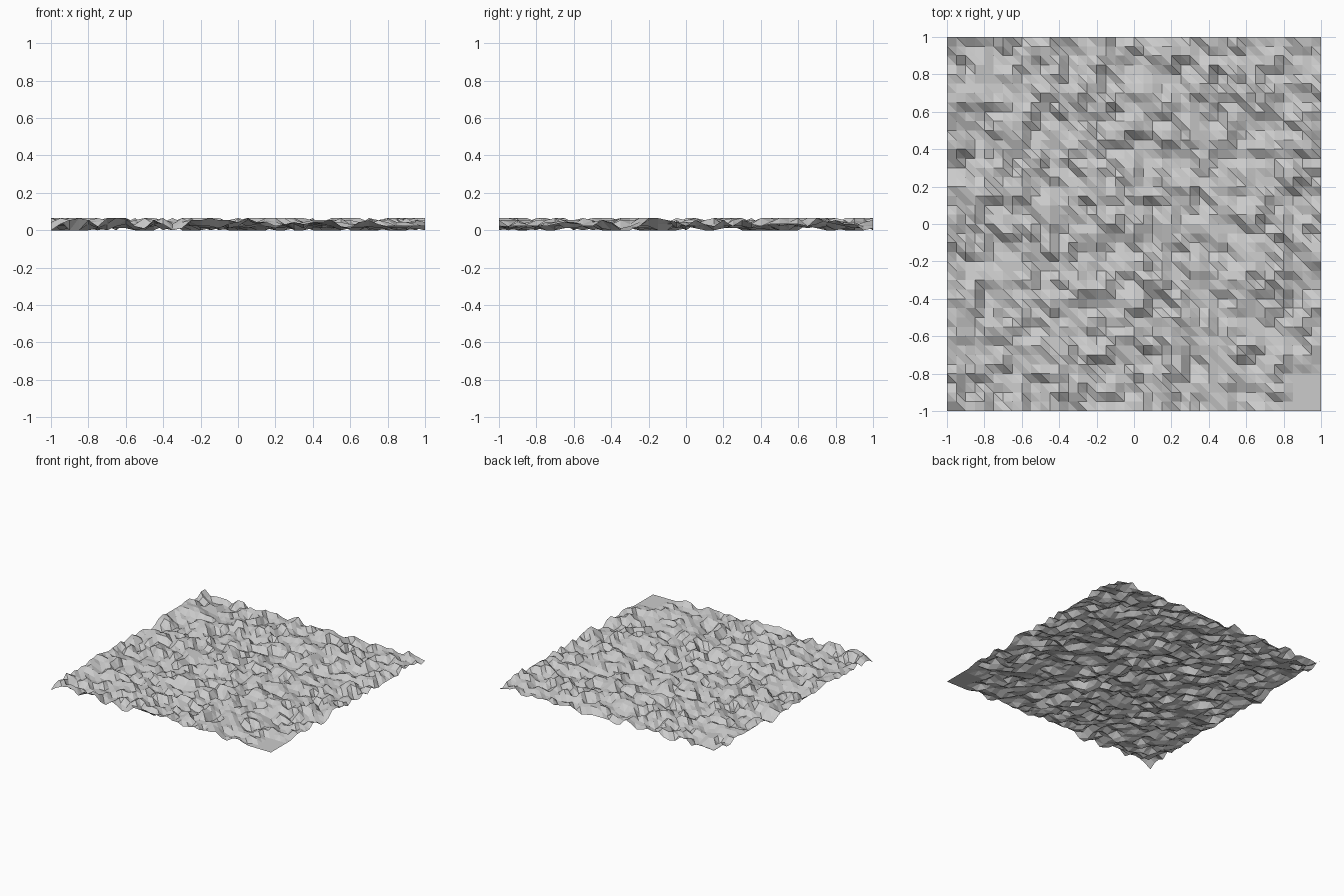
import bpy, bmesh, random

if "Cube" in bpy.data.objects:
    bpy.data.objects.remove(bpy.data.objects["Cube"])

random.seed(11)
N = 40            # cells per side
CELL = 2.0 / N
LEVELS = 6        # number of height steps above zero
HEIGHT = 0.065

# Coherent noise: random values lightly blurred over a 3x3 neighbourhood
raw = [[random.gauss(0, 1) for _ in range(N + 3)] for _ in range(N + 3)]
weights = (0.22, 1.0, 0.22)


def noise(i, j):
    total = sum(weights[a] * weights[b] * raw[i + a][j + b]
                for a in range(3) for b in range(3))
    return total / 1.1


def height(i, j):
    level = round(LEVELS / 2 + 1.9 * noise(i, j))
    if i >= N - 3 and j <= 4:          # level patch in the front right corner
        level = 2
    elif (i, j) == (0, 0):             # remaining corners
        level = 0
    elif (i, j) == (N, N):
        level = 1
    elif (i, j) == (0, N):
        level = 6
    return HEIGHT * max(0, min(LEVELS, level)) / LEVELS


# Rough ground sheet, each cell split along the same diagonal
bm = bmesh.new()
grid = [[bm.verts.new((-1 + i * CELL, -1 + j * CELL, height(i, j)))
         for j in range(N + 1)] for i in range(N + 1)]
for i in range(N):
    for j in range(N):
        a, b = grid[i][j], grid[i + 1][j]
        c, d = grid[i + 1][j + 1], grid[i][j + 1]
        bm.faces.new((a, b, d))
        bm.faces.new((b, c, d))

mesh = bpy.data.meshes.new("rough_ground")
bm.to_mesh(mesh)
bm.free()
ground = bpy.data.objects.new("rough_ground", mesh)
bpy.context.collection.objects.link(ground)
